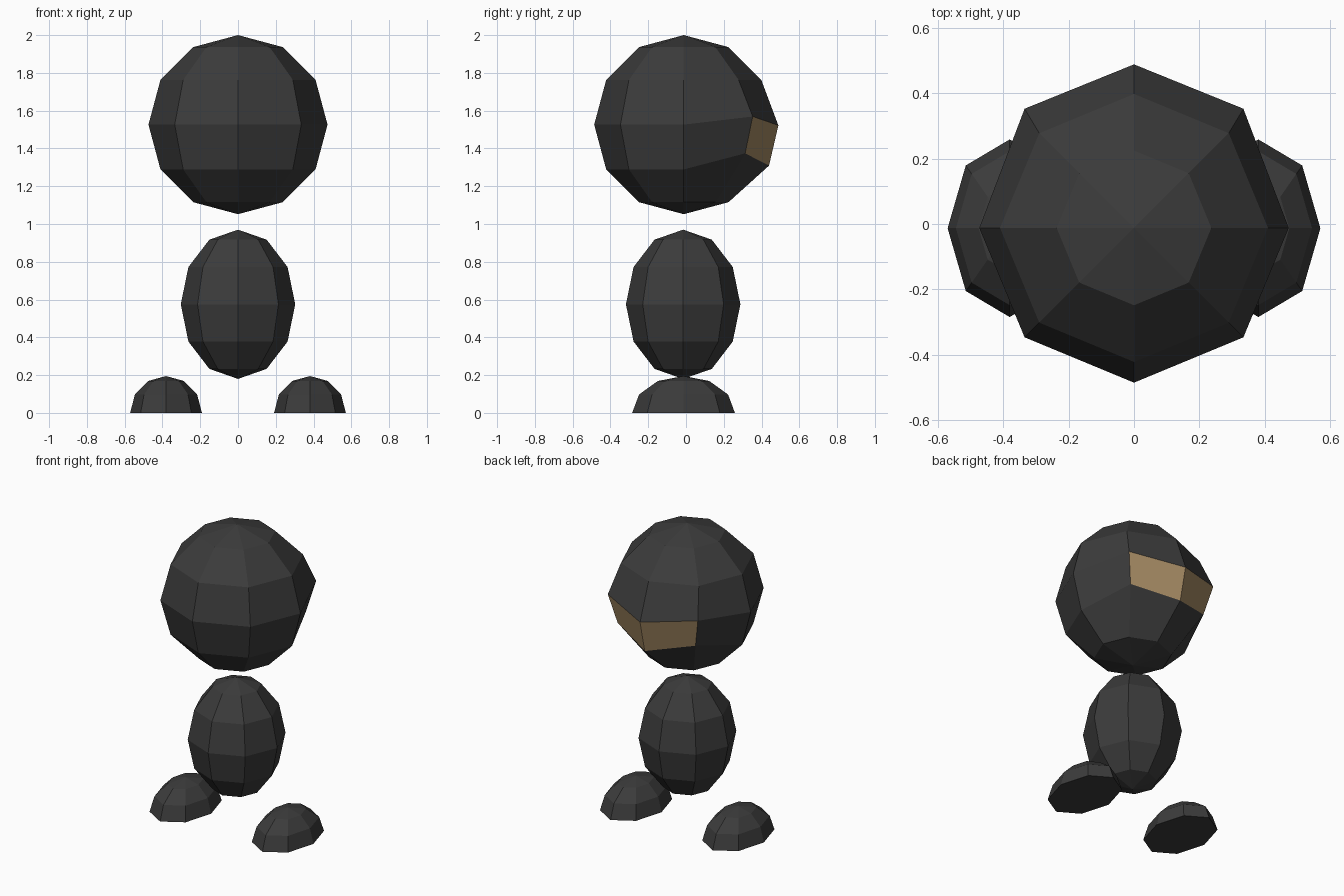
import bpy, bmesh, math
from mathutils import Vector

if "Cube" in bpy.data.objects:
    bpy.data.objects.remove(bpy.data.objects["Cube"])


def material(name, rgb):
    m = bpy.data.materials.new(name)
    m.diffuse_color = (*rgb, 1)
    m.use_nodes = True
    m.node_tree.nodes["Principled BSDF"].inputs["Base Color"].default_value = m.diffuse_color
    return m


CHARCOAL = material("charcoal", (0.044, 0.044, 0.044))
TAN = material("tan", (0.37, 0.25, 0.125))


def ball(name, centre, radii, shape=None):
    """Flat-shaded ball, 8 sides and 6 bands, with optional reshaping."""
    bm = bmesh.new()
    bmesh.ops.create_uvsphere(bm, u_segments=8, v_segments=6, radius=1)
    for v in bm.verts:
        v.co = Vector(a * b for a, b in zip(v.co, radii))
    if shape:
        shape(bm)
    bmesh.ops.recalc_face_normals(bm, faces=bm.faces[:])
    mesh = bpy.data.meshes.new(name)
    bm.to_mesh(mesh)
    bm.free()
    mesh.materials.append(CHARCOAL)
    mesh.materials.append(TAN)
    obj = bpy.data.objects.new(name, mesh)
    obj.location = centre
    bpy.context.collection.objects.link(obj)
    return obj


def visor(bm):
    # Pull out two rows at the back and colour the band between them
    band = set()
    for v in bm.verts:
        x, y, z = v.co
        if y < 0.2 or abs(z) > 0.3 or z > 0.1:
            continue
        band.add(v)
        equator = z > -0.1
        if abs(x) < 0.01:
            v.co += Vector((0, 0.027, -0.004) if equator else (0, 0.041, 0.02))
        else:
            v.co += Vector((0, 0.03, 0.043) if equator else (0, 0.035, 0.085))
    for f in bm.faces:
        if all(v in band for v in f.verts):
            f.material_index = 1


def dome(bm):
    # Keep the top half and close the sole
    bmesh.ops.delete(bm, geom=[v for v in bm.verts if v.co.z < -0.01], context='VERTS')
    bmesh.ops.contextual_create(bm, geom=[e for e in bm.edges if e.is_boundary])


# Head, body and feet
ball("head", (0, -0.012, 1.526), (0.474, 0.474, 0.474), visor)
ball("body", (0, -0.015, 0.575), (0.303, 0.303, 0.395))
for side, label in ((-1, "left"), (1, "right")):
    ball(label + "_foot", (side * 0.381, -0.013, 0), (0.19, 0.272, 0.195), dome)
